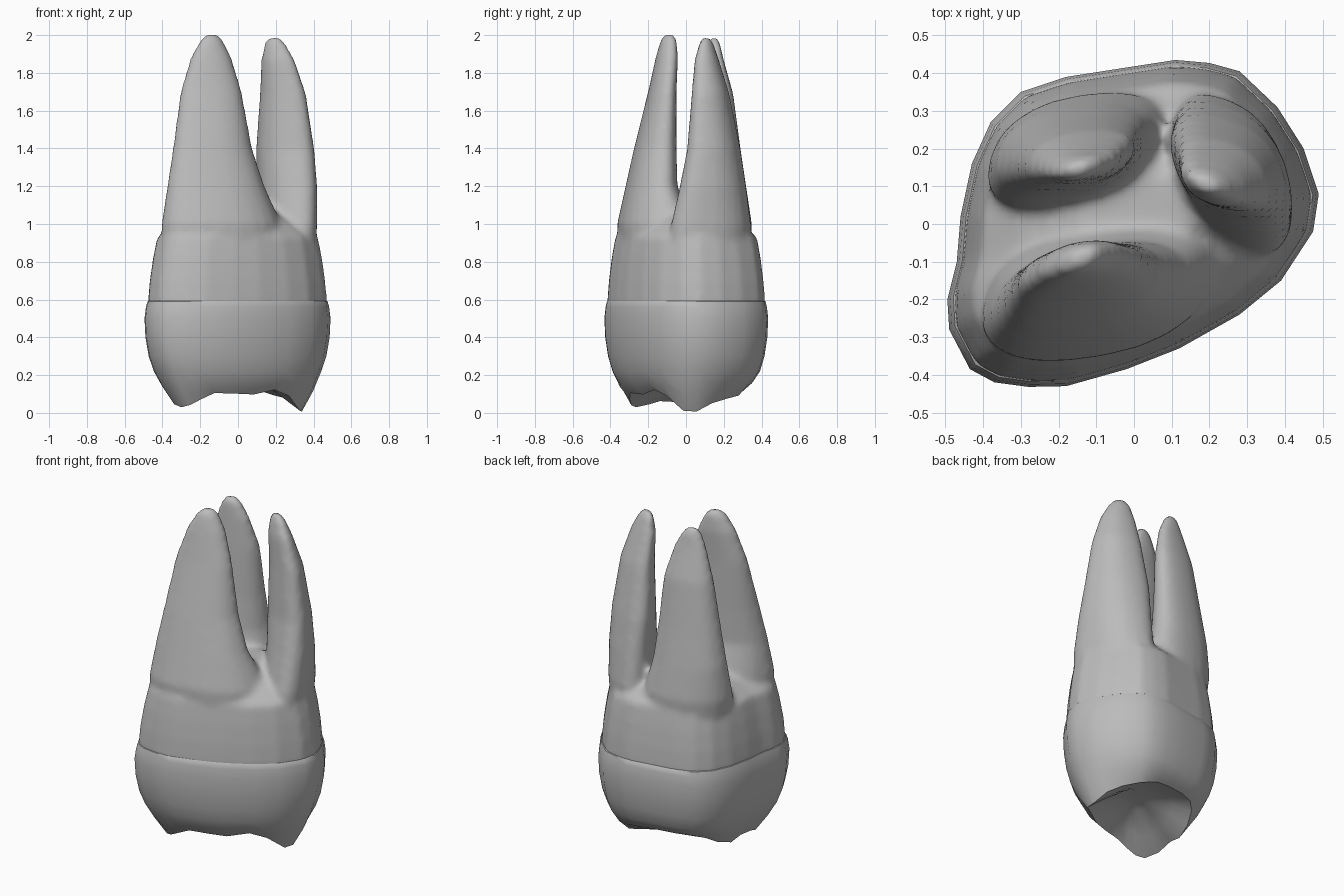
import bpy
import bmesh
import math

default_cube = bpy.data.objects.get("Cube")
if default_cube:
    bpy.data.objects.remove(default_cube, do_unlink=True)

# One plain grey for the whole tooth
grey = bpy.data.materials.new("plain grey")
grey.use_nodes = True
colour = (0.5, 0.5, 0.5, 1)
grey.diffuse_color = colour
grey.node_tree.nodes["Principled BSDF"].inputs["Base Color"].default_value = colour

# Widest outline of the crown, seen from above
OUTLINE = [
    (-.49, -.28), (-.435, -.385), (-.37, -.42), (-.28, -.432), (-.18, -.43),
    (-.02, -.385), (.12, -.33), (.28, -.24), (.39, -.15), (.475, -.02), (.49, .08),
    (.45, .2), (.38, .31), (.28, .405), (.2, .427), (.11, .435), (-.02, .415),
    (-.18, .39), (-.3, .35), (-.38, .27), (-.43, .16), (-.46, .02), (-.47, -.1),
    (-.495, -.2),
]


def loft(bm, rings):
    """Skin a stack of equal rings and close both ends with a fan."""
    rows = [[bm.verts.new(point) for point in ring] for ring in rings]
    count = len(rows[0])
    for low, high in zip(rows, rows[1:]):
        for i in range(count):
            j = (i + 1) % count
            bm.faces.new((low[i], low[j], high[j], high[i]))
    caps = [bm.faces.new(rows[0]), bm.faces.new(rows[-1])]
    bmesh.ops.poke(bm, faces=caps)


def finish(bm, name):
    """Turn a bmesh into a named, coloured object."""
    bmesh.ops.recalc_face_normals(bm, faces=bm.faces[:])
    mesh = bpy.data.meshes.new(name)
    bm.to_mesh(mesh)
    bm.free()
    mesh.materials.append(grey)
    obj = bpy.data.objects.new(name, mesh)
    bpy.context.collection.objects.link(obj)
    return obj


def smooth_shade(obj, degrees):
    bpy.ops.object.select_all(action="DESELECT")
    obj.select_set(True)
    bpy.context.view_layer.objects.active = obj
    bpy.ops.object.shade_smooth_by_angle(angle=math.radians(degrees))


def outline_ring(scale, height):
    """Scaled outline; height is a number or a function of x and y."""
    ring = []
    for x, y in OUTLINE:
        x, y = x * scale, y * scale
        ring.append((x, y, height(x, y) if callable(height) else height))
    return ring


# Chewing surface: a raised basin with pointed cusps reaching down
CUSPS = [(.335, .02, .14), (-.28, -.24, .12), (-.32, .03, .1), (.22, .23, .06),
         (.05, -.24, .05)]


def chewing_height(x, y):
    dip = sum(depth * math.exp(-((x - cx) ** 2 + (y - cy) ** 2) / .02)
              for cx, cy, depth in CUSPS)
    return max(0, .145 - dip)


def shoulder_height(x, y):
    return .095 + .5 * chewing_height(x, y)


def basin_height(x, y):
    return chewing_height(x, y) + .03


# Crown, with a small lip at the neck
crown_mesh = bmesh.new()
loft(crown_mesh, [
    outline_ring(.92, .605),
    outline_ring(.968, .59),
    outline_ring(.985, .56),
    outline_ring(1, .5),
    outline_ring(.99, .4),
    outline_ring(.955, .3),
    outline_ring(.9, .22),
    outline_ring(.81, shoulder_height),
    outline_ring(.69, chewing_height),
    outline_ring(.48, basin_height),
    outline_ring(.22, .18),
])
crown = finish(crown_mesh, "crown")
smooth_shade(crown, 40)

# Roots: each row is the x span and y span at the matching level
LEVELS = [.7, 1, 1.2, 1.4, 1.7, 1.88, 1.97, 2]
FRONT_ROOT = [
    (-.4, .26, -.35, .06), (-.405, .23, -.365, .03), (-.375, .14, -.32, -.045),
    (-.345, .075, -.275, -.05), (-.305, .02, -.2, -.05), (-.25, -.035, -.16, -.042),
    (-.2, -.08, -.135, -.05), (-.17, -.11, -.11, -.065),
]
BACK_ROOT = [
    (-.36, .1, 0, .33), (-.39, .09, .03, .35), (-.37, .04, .07, .32),
    (-.335, .02, .085, .29), (-.285, 0, .1, .25), (-.235, -.045, .11, .2),
    (-.2, -.09, .115, .18), (-.175, -.12, .13, .165),
]
SIDE_ROOT = [
    (.05, .4, -.1, .34), (.1, .42, -.08, .345), (.1, .42, -.035, .32),
    (.095, .405, .005, .29), (.115, .36, .03, .23), (.122, .3, .045, .175),
    (.14, .25, .07, .145), (.165, .22, .085, .125),
]


def bulge(value):
    """Fill out an oval a little towards a rounded box."""
    return math.copysign(abs(value) ** .88, value)


def add_root(bm, spans, lean, stretch):
    """Loft slanted ovals that fill the given spans."""
    rings = []
    for z, (left, right, near, far) in zip(LEVELS, spans):
        ring = []
        for i in range(24):
            turn = math.tau * i / 24
            x = (left + right) / 2 + (right - left) / 2 * bulge(math.cos(turn))
            y = (near + far) / 2 + (far - near) / 2 * bulge(math.sin(turn + lean))
            ring.append((x, y, z * stretch))
        rings.append(ring)
    loft(bm, rings)


# Shared trunk below the fork, domed where the roots part
root_mesh = bmesh.new()
loft(root_mesh, [
    outline_ring(.9, .45),
    outline_ring(.965, .58),
    outline_ring(.945, .7),
    outline_ring(.91, .82),
    outline_ring(.865, .93),
    outline_ring(.66, 1.01),
    outline_ring(.3, 1.11),
])
add_root(root_mesh, FRONT_ROOT, .4, 1.002)
add_root(root_mesh, BACK_ROOT, .35, .994)
add_root(root_mesh, SIDE_ROOT, -.45, .994)
roots = finish(root_mesh, "roots")
smooth_shade(roots, 60)

# Fuse trunk and roots into one soft surface
fuse = roots.modifiers.new("fuse", "REMESH")
fuse.mode = "VOXEL"
fuse.voxel_size = .018
fuse.use_smooth_shade = True
soften = roots.modifiers.new("soften", "SMOOTH")
soften.factor = .5
soften.iterations = 6
